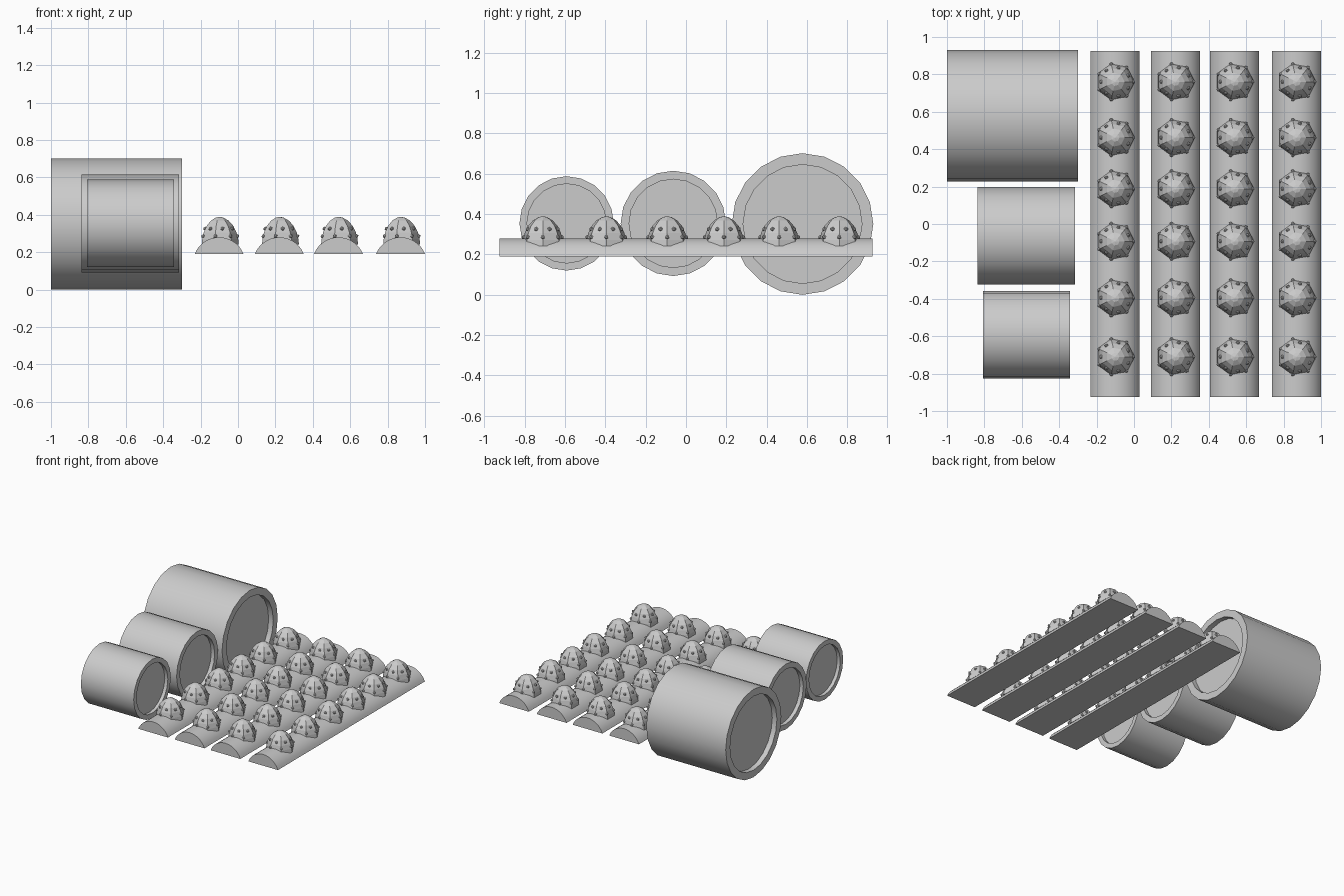
import bpy, bmesh, math
from mathutils import Vector

if "Cube" in bpy.data.objects:
    bpy.data.objects.remove(bpy.data.objects["Cube"])


def make_object(name, bm, smooth=False):
    bmesh.ops.recalc_face_normals(bm, faces=bm.faces)
    mesh = bpy.data.meshes.new(name)
    bm.to_mesh(mesh)
    bm.free()
    obj = bpy.data.objects.new(name, mesh)
    bpy.context.collection.objects.link(obj)
    if smooth:
        bpy.ops.object.select_all(action='DESELECT')
        obj.select_set(True)
        bpy.context.view_layer.objects.active = obj
        bpy.ops.object.shade_smooth_by_angle(angle=math.radians(35))
    return obj


def lathe(bm, profile, sides):
    """Revolve (radius, height) points around z and close both ends."""
    rings = []
    for r, z in profile:
        rings.append([bm.verts.new((r * math.cos(math.tau * i / sides),
                                    r * math.sin(math.tau * i / sides), z))
                      for i in range(sides)])
    for a, b in zip(rings, rings[1:]):
        for i in range(sides):
            j = (i + 1) % sides
            bm.faces.new((a[i], a[j], b[j], b[i]))
    bm.faces.new(rings[0])
    bm.faces.new(rings[-1])


def barrel(name, x0, x1, y, z, radius):
    # Drum lying along x with a recessed disc at each end
    h, inner, depth = (x1 - x0) / 2, radius * 0.84, radius * 0.115
    bm = bmesh.new()
    lathe(bm, [(inner, depth - h), (inner, -h), (radius, -h),
               (radius, h), (inner, h), (inner, h - depth)], 20)
    obj = make_object(name, bm, True)
    obj.rotation_euler = (0, math.pi / 2, 0)
    obj.location = ((x0 + x1) / 2, y, z)


def log_mesh():
    # Flat-bottomed rounded beam along y
    w, h, steps = 0.131, 0.09, 14
    r = (w * w + h * h) / (2 * h)
    half = math.asin(w / r)
    bm = bmesh.new()
    ends = []
    for y in (-0.925, 0.925):
        ends.append([bm.verts.new((r * math.sin(t), y, h - r + r * math.cos(t)))
                     for t in (-half + 2 * half * i / steps for i in range(steps + 1))])
    a, b = ends
    n = len(a)
    for i in range(n):
        j = (i + 1) % n
        bm.faces.new((a[i], a[j], b[j], b[i]))
    bm.faces.new(a)
    bm.faces.new(b)
    return bm


def dome_mesh():
    # Seven-sided faceted dome
    profile = [(0.104, 0), (0.101, 0.03), (0.092, 0.065), (0.075, 0.1),
               (0.05, 0.128), (0.022, 0.144), (0.003, 0.148)]
    bm = bmesh.new()
    lathe(bm, profile, 7)
    # Small studs in two staggered rings
    for count, r, z, shift in ((7, 0.096, 0.045, 0), (7, 0.076, 0.085, 0.5)):
        for i in range(count):
            a = math.tau * (i + shift) / count
            studs = bmesh.ops.create_icosphere(bm, subdivisions=1, radius=0.011)
            bmesh.ops.translate(bm, verts=studs['verts'],
                                vec=Vector((r * math.cos(a), r * math.sin(a), z)))
    return bm


# Three barrels
barrel("large_barrel", -1.0, -0.3, 0.578, 0.351, 0.351)
barrel("medium_barrel", -0.837, -0.315, -0.063, 0.354, 0.261)
barrel("small_barrel", -0.808, -0.342, -0.592, 0.354, 0.234)

# Four beams carrying six studded domes each
beam = make_object("beam", log_mesh(), True)
dome = make_object("studded_dome", dome_mesh())
beam_x = (-0.101, 0.221, 0.537, 0.869)
dome_y = (-0.71, -0.395, -0.093, 0.188, 0.462, 0.76)
for n, x in enumerate(beam_x):
    b = beam if n == 0 else beam.copy()
    if n:
        bpy.context.collection.objects.link(b)
    b.location = (x, 0, 0.19)
    for m, y in enumerate(dome_y):
        d = dome if n == m == 0 else dome.copy()
        if n or m:
            bpy.context.collection.objects.link(d)
        d.location = (x + 0.001, y, 0.241)
